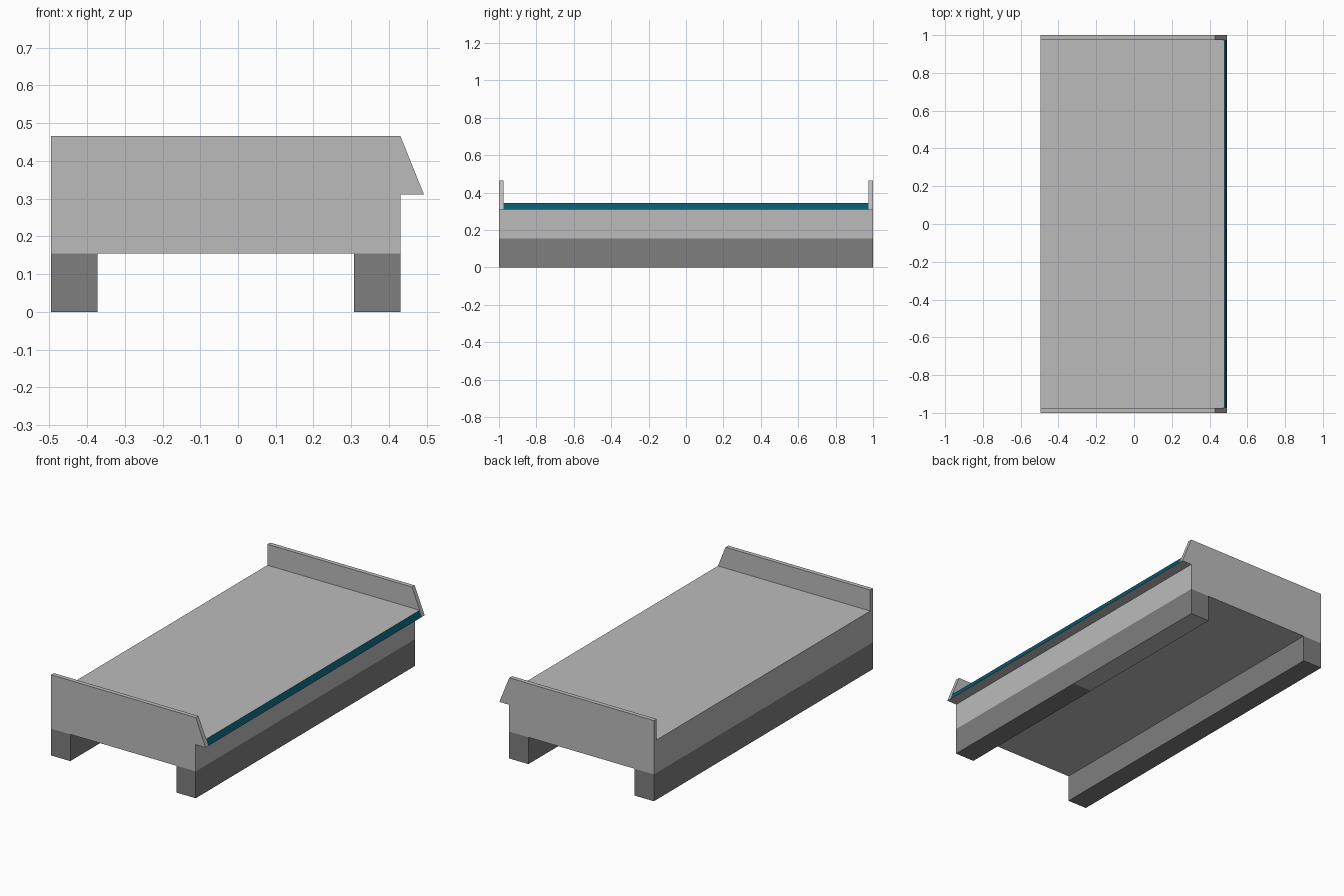
import bpy, bmesh

if "Cube" in bpy.data.objects:
    bpy.data.objects.remove(bpy.data.objects["Cube"])


def material(name, rgb):
    m = bpy.data.materials.new(name)
    m.diffuse_color = (*rgb, 1)
    m.use_nodes = True
    m.node_tree.nodes["Principled BSDF"].inputs["Base Color"].default_value = m.diffuse_color
    return m


light = material("light_grey", (0.50, 0.50, 0.50))
dark = material("dark_grey", (0.21, 0.21, 0.21))
teal = material("dark_teal", (0.003, 0.10, 0.16))


def prism(name, profile, y0, y1, mats, rule=None):
    """Extrude an xz profile from y0 to y1; rule picks a material per face."""
    bm = bmesh.new()
    face = bm.faces.new([bm.verts.new((x, y0, z)) for x, z in profile])
    new = bmesh.ops.extrude_face_region(bm, geom=[face])["geom"]
    bmesh.ops.translate(bm, vec=(0, y1 - y0, 0),
                        verts=[v for v in new if isinstance(v, bmesh.types.BMVert)])
    bmesh.ops.recalc_face_normals(bm, faces=bm.faces)
    bm.normal_update()
    if rule:
        for f in bm.faces:
            f.material_index = rule(f)
    me = bpy.data.meshes.new(name)
    bm.to_mesh(me)
    bm.free()
    for m in mats:
        me.materials.append(m)
    ob = bpy.data.objects.new(name, me)
    bpy.context.collection.objects.link(ob)
    return ob


LEFT, RIGHT, TIP = -0.495, 0.43, 0.493
BASE, LIP, DECK, TOP = 0.155, 0.31, 0.345, 0.466
WALL = 0.975
# point where the deck meets the sloping front line of the end walls
edge = TIP + (RIGHT - TIP) * (DECK - LIP) / (TOP - LIP)

# Deck slab with overhanging lip; its sloped edge is the teal stripe
prism("deck", [(LEFT, BASE), (RIGHT, BASE), (RIGHT, LIP), (TIP, LIP),
               (edge, DECK), (LEFT, DECK)], -WALL, WALL, [light, teal],
      lambda f: int(f.normal.x > 0.5 and f.normal.z > 0.1))

# Raised end walls
for name, a, b in (("front_end_wall", -1, -WALL), ("back_end_wall", WALL, 1)):
    prism(name, [(LEFT, BASE), (RIGHT, BASE), (RIGHT, LIP), (TIP, LIP),
                 (RIGHT, TOP), (LEFT, TOP)], a, b, [light])

# Foot rails; the right one has a light underside on its back half
def rail(name, x0, x1, y0, y1, rule=None):
    prism(name, [(x0, 0), (x1, 0), (x1, BASE), (x0, BASE)], y0, y1,
          [dark, light], rule)


rail("left_foot_rail", LEFT, -0.372, -1, 1)
rail("right_foot_rail_front", 0.307, RIGHT, -1, 0)
rail("right_foot_rail_back", 0.307, RIGHT, 0, 1, lambda f: int(f.normal.z < -0.5))
